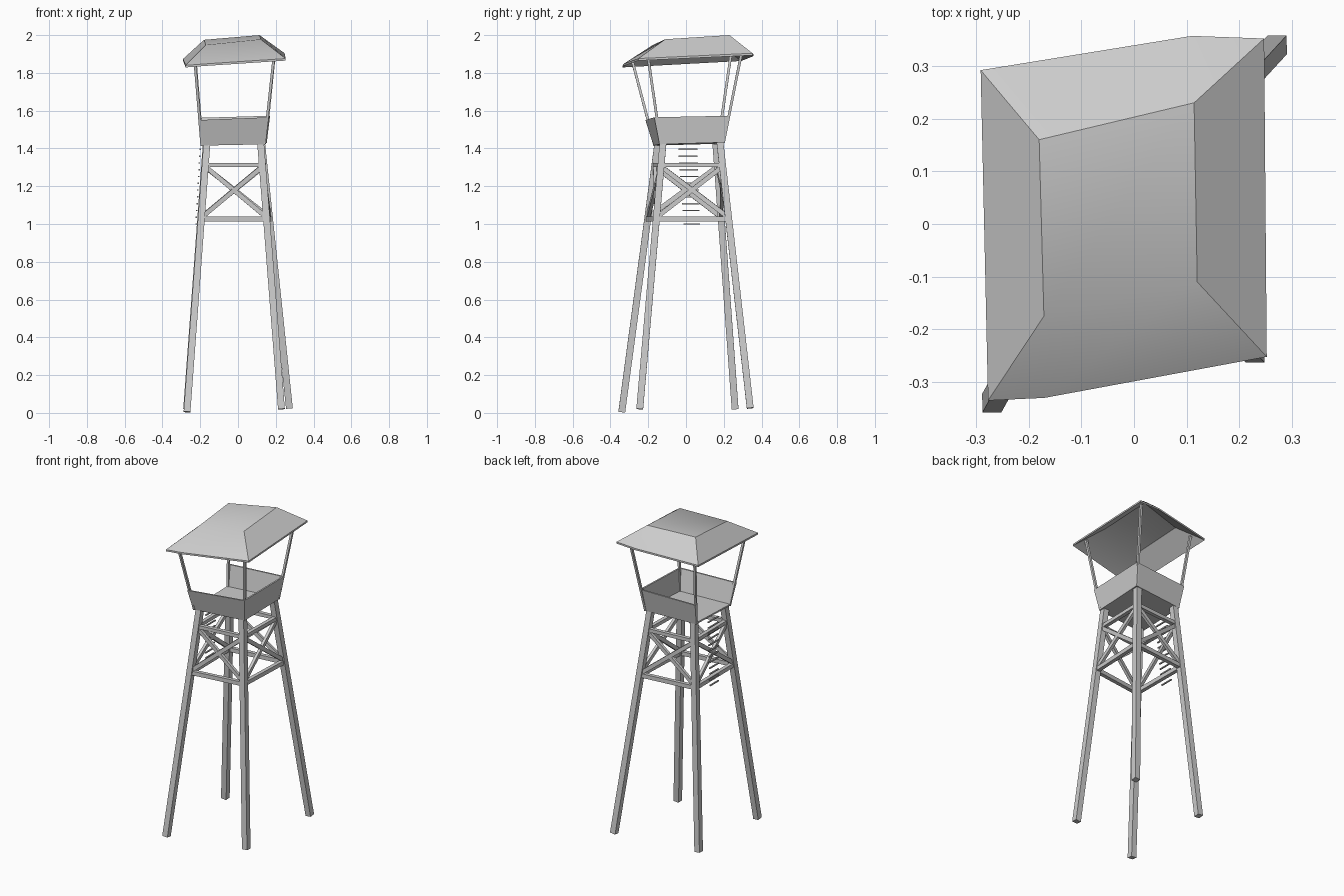
import bpy, bmesh, math
from mathutils import Vector as V

if "Cube" in bpy.data.objects:
    bpy.data.objects.remove(bpy.data.objects["Cube"])


def add_mesh(name, bm):
    bmesh.ops.recalc_face_normals(bm, faces=bm.faces[:])
    me = bpy.data.meshes.new(name)
    bm.to_mesh(me)
    bm.free()
    ob = bpy.data.objects.new(name, me)
    bpy.context.collection.objects.link(ob)
    return ob


def beam(name, a, b, w, h=None, ref=(0, 1, 0)):
    """Rectangular bar from a to b."""
    a, b = V(a), V(b)
    h = h or w
    d = (b - a).normalized()
    x = V(ref).cross(d).normalized()
    y = d.cross(x)
    bm = bmesh.new()
    ends = []
    for p in (a, b):
        ends.append([bm.verts.new(p + x * (i * w / 2) + y * (j * h / 2))
                     for i, j in ((-1, -1), (1, -1), (1, 1), (-1, 1))])
    bm.faces.new(ends[0])
    bm.faces.new(ends[1])
    for i in range(4):
        k = (i + 1) % 4
        bm.faces.new((ends[0][i], ends[0][k], ends[1][k], ends[1][i]))
    return add_mesh(name, bm)


def sheet(name, verts, faces, offset):
    """Surface thickened into a closed shell by an offset vector."""
    bm = bmesh.new()
    vs = [bm.verts.new(v) for v in verts]
    for f in faces:
        bm.faces.new([vs[i] for i in f])
    ret = bmesh.ops.extrude_face_region(bm, geom=bm.faces[:], use_keep_orig=True)
    moved = [g for g in ret["geom"] if isinstance(g, bmesh.types.BMVert)]
    bmesh.ops.translate(bm, verts=moved, vec=V(offset))
    return add_mesh(name, bm)


# Corner order everywhere: front left, front right, back right, back left
corners = ("front_left", "front_right", "back_right", "back_left")

# Splayed legs
foot = [V((-0.27, -0.34, 0.005)), V((0.23, -0.245, 0.02)),
        V((0.272, 0.34, 0.025)), V((-0.272, 0.26, 0.02))]
head = [V((-0.165, -0.15, 1.42)), V((0.12, -0.122, 1.425)),
        V((0.125, 0.18, 1.43)), V((-0.168, 0.158, 1.425))]
for n, f, h in zip(corners, foot, head):
    beam(n + "_leg", f, h, 0.036)


def on_leg(i, z):
    f, h = foot[i], head[i]
    return f.lerp(h, (z - f.z) / (h.z - f.z))


# Horizontal rails and cross braces on all four sides
for i, side in enumerate(("front", "right", "back", "left")):
    k = (i + 1) % 4
    up = (0, 0, 1)
    beam(side + "_lower_rail", on_leg(i, 1.026), on_leg(k, 1.026), 0.024, 0.026, up)
    beam(side + "_upper_rail", on_leg(i, 1.312), on_leg(k, 1.312), 0.024, 0.022, up)
    beam(side + "_brace_a", on_leg(i, 1.035), on_leg(k, 1.305), 0.018, 0.024, up)
    beam(side + "_brace_b", on_leg(i, 1.305), on_leg(k, 1.035), 0.018, 0.024, up)

# Ladder rungs on the left side
rungs = 12
for r in range(rungs):
    t = r / (rungs - 1)
    c = V((-0.222 + 0.022 * t, 0.03 - 0.02 * t, 1.0 + 0.395 * t))
    half = V((0, 0.044 + 0.007 * t, 0))
    beam("ladder_rung", c - half, c + half, 0.008, 0.007, (0, 0, 1))

# Cabin floor and flared walls, open on the ladder side
low = [V((-0.198, -0.172, 1.415)), V((0.145, -0.14, 1.422)),
       V((0.152, 0.205, 1.432)), V((-0.195, 0.175, 1.425))]
top = [V((-0.21, -0.215, 1.55)), V((0.163, -0.168, 1.565)),
       V((0.17, 0.23, 1.573)), V((-0.208, 0.205, 1.562))]
sheet("cabin_floor", low, [(0, 1, 2, 3)], (0, 0, 0.01))
for i, (side, inward) in enumerate((("front", (0, 0.01, 0)),
                                    ("right", (-0.01, 0, 0)),
                                    ("back", (0, -0.01, 0)))):
    sheet(side + "_wall", [low[i], low[i + 1], top[i + 1], top[i]],
          [(0, 1, 2, 3)], inward)

# Thin roof posts
post_top = [V((-0.228, -0.282, 1.855)), V((0.192, -0.203, 1.9)),
            V((0.195, 0.297, 1.92)), V((-0.228, 0.237, 1.89))]
for i, n in enumerate(corners):
    inset = V((0.006 if i in (0, 3) else -0.006, 0.006 if i < 2 else -0.006, 0))
    beam(n + "_roof_post", low[i] + inset, post_top[i], 0.014)

# Crooked hipped roof shell: six eave points, four ridge points
eave = [(-0.277, -0.335, 1.84), (-0.17, -0.33, 1.848), (0.252, -0.252, 1.876),
        (0.247, 0.352, 1.904), (0.11, 0.357, 1.9), (-0.291, 0.292, 1.874)]
ridge = [(-0.171, -0.175, 1.948), (0.12, -0.11, 1.978),
         (0.114, 0.23, 2.0), (-0.18, 0.16, 1.975)]
roof = sheet("roof", eave + ridge,
             [(0, 1, 6), (1, 2, 7, 6), (2, 3, 8, 7), (3, 4, 8),
              (4, 5, 9, 8), (5, 0, 6, 9), (6, 7, 8, 9)], (0, 0, -0.011))
roof.data.shade_smooth()
roof.data.set_sharp_from_angle(angle=math.radians(38))
